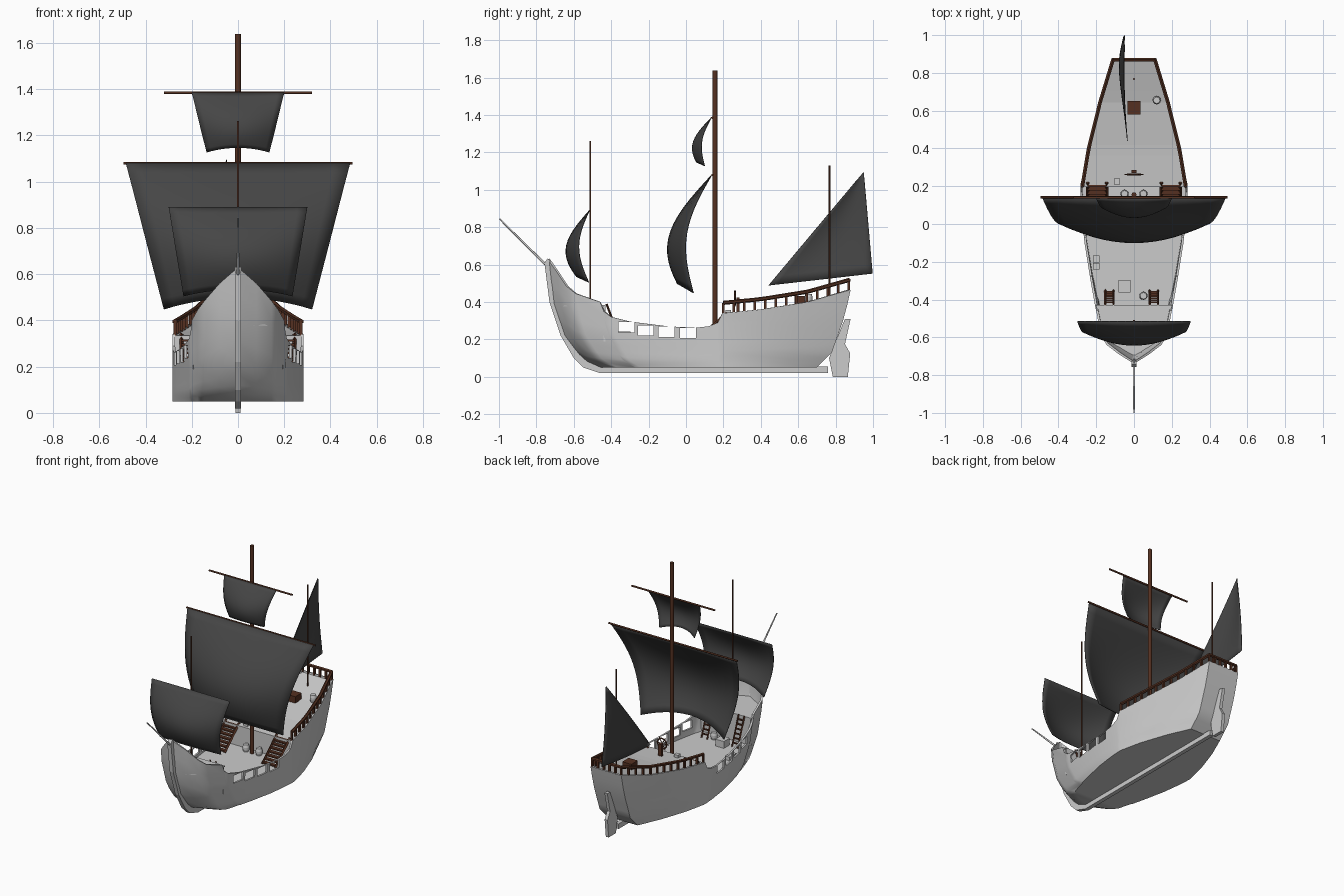
import bpy, bmesh, math
from mathutils import Vector

if "Cube" in bpy.data.objects:
    bpy.data.objects.remove(bpy.data.objects["Cube"])


def material(name, rgb):
    m = bpy.data.materials.new(name)
    m.diffuse_color = (*rgb, 1)
    m.use_nodes = True
    m.node_tree.nodes["Principled BSDF"].inputs["Base Color"].default_value = m.diffuse_color
    return m


WOOD = material("dark_wood", (0.09, 0.03, 0.015))
CLOTH = material("black_cloth", (0.06, 0.06, 0.06))


def finish(name, bm, mat=None, smooth=None, normals=True):
    bmesh.ops.remove_doubles(bm, verts=bm.verts, dist=1e-5)
    if normals:
        bmesh.ops.recalc_face_normals(bm, faces=bm.faces)
    me = bpy.data.meshes.new(name)
    bm.to_mesh(me)
    bm.free()
    ob = bpy.data.objects.new(name, me)
    bpy.context.collection.objects.link(ob)
    if mat:
        me.materials.append(mat)
    bpy.ops.object.select_all(action='DESELECT')
    ob.select_set(True)
    bpy.context.view_layer.objects.active = ob
    if smooth:
        bpy.ops.object.shade_smooth_by_angle(angle=math.radians(smooth))
    return ob


def solidify(ob, t, offset=-1):
    m = ob.modifiers.new("thickness", 'SOLIDIFY')
    m.thickness, m.offset = t, offset
    return ob


def add_box(bm, c, size):
    vs = bmesh.ops.create_cube(bm, size=1)['verts']
    for v in vs:
        v.co = Vector([v.co[i] * size[i] + c[i] for i in range(3)])


def add_rod(bm, a, b, r, r2=None, n=8, square=False):
    a, b = Vector(a), Vector(b)
    vs = bmesh.ops.create_cone(bm, cap_ends=True, segments=4 if square else n, radius1=r,
                               radius2=r if r2 is None else r2, depth=(b - a).length)['verts']
    q = (b - a).to_track_quat('Z', 'Y')
    for v in vs:
        v.co = q @ v.co + (a + b) / 2


def rod(name, a, b, r, mat=None, r2=None, n=10):
    bm = bmesh.new()
    add_rod(bm, a, b, r, r2, n)
    return finish(name, bm, mat, 40)


def box(name, c, size, mat=None):
    bm = bmesh.new()
    add_box(bm, c, size)
    return finish(name, bm, mat)


def prism(name, pts, t):
    bm = bmesh.new()
    f = bm.faces.new([bm.verts.new((-t / 2, y, z)) for y, z in pts])
    for v in bmesh.ops.extrude_face_region(bm, geom=[f])['geom']:
        if isinstance(v, bmesh.types.BMVert):
            v.co.x += t
    return finish(name, bm)


def grid_faces(bm, rows):
    for r, q in zip(rows, rows[1:]):
        for i in range(len(r) - 1):
            bm.faces.new((r[i], r[i + 1], q[i + 1], q[i]))


def interp(tab, x, k=1):
    for a, b in zip(tab, tab[1:]):
        if x <= b[0]:
            t = max(0, (x - a[0]) / (b[0] - a[0]))
            return a[k] + t * (b[k] - a[k])
    return tab[-1][k]


# Hull: stem and stern curves (z, y) and sheer line stations (y, half width, z)
STEM = [(.05, -.46), (.09, -.55), (.13, -.585), (.22, -.655), (.4, -.715), (.63, -.74)]
STERN = [(.05, .70), (.13, .78), (.33, .85), (.465, .88)]
SHEER = [(-.74, 0, .63), (-.69, .08, .56), (-.64, .145, .485), (-.59, .175, .445), (-.46, .2, .4),
         (-.44, .205, .35), (-.4, .212, .32), (-.3, .23, .295), (-.1, .262, .27), (.05, .277, .262),
         (.12, .282, .27), (.17, .284, .29), (.195, .284, .34), (.4, .25, .36), (.65, .188, .4),
         (.88, .118, .465)]
frac = lambda y, z: (y - interp(STEM, z)) / (interp(STERN, z) - interp(STEM, z))
WIDTH = [(frac(y, z), w) for y, w, z in SHEER]
half = lambda y, z: interp(WIDTH, frac(y, z))
sheer = lambda y: interp(SHEER, y, 2)

bm = bmesh.new()
sections = []
for y, w, zt in SHEER:
    u = frac(y, zt)
    side = []
    for s in (1, .8, .6, .45, .3, .2, .12, .06, 0):
        z = .05 + s * (zt - .05)
        side.append((w, interp(STEM, z) * (1 - u) + interp(STERN, z) * u, z))
    pts = side + [(-x, y2, z) for x, y2, z in reversed(side)]
    sections.append([bm.verts.new(p) for p in pts])
grid_faces(bm, sections)
last = sections[-1]
for i in range(8):
    bm.faces.new((last[i], last[i + 1], last[16 - i], last[17 - i]))
bmesh.ops.remove_doubles(bm, verts=bm.verts, dist=1e-5)
bmesh.ops.recalc_face_normals(bm, faces=bm.faces)
bm.normal_update()
if min(bm.faces, key=lambda f: f.calc_center_median().z).normal.z > 0:
    bmesh.ops.reverse_faces(bm, faces=bm.faces)
hull = finish("hull", bm, normals=False)
solidify(hull, .012)

# Bulwark openings
bm = bmesh.new()
for y, z in ((-.318, .265), (-.215, .248), (-.105, .241), (.01, .234)):
    add_box(bm, (0, y, z), (1, .085, .055))
cutter = finish("opening_cutter", bm)
cutter.hide_render = True
cut = hull.modifiers.new("openings", 'BOOLEAN')
cut.operation, cut.object, cut.solver = 'DIFFERENCE', cutter, 'EXACT'
bpy.ops.object.select_all(action='DESELECT')
hull.select_set(True)
bpy.context.view_layer.objects.active = hull
for m in [m.name for m in hull.modifiers]:
    bpy.ops.object.modifier_apply(modifier=m)
bpy.data.objects.remove(cutter)
bpy.ops.object.shade_smooth_by_angle(angle=math.radians(35))

# Keel with stem, rudder, bowsprit
prism("keel_and_stem", [(.76, .02), (-.46, .02), (-.55, .05), (-.6, .1), (-.67, .22), (-.73, .4), (-.757, .61),
                        (-.74, .632), (-.72, .615), (-.7, .4), (-.64, .22), (-.57, .12), (-.45, .055), (.76, .055)], .028)
prism("rudder", [(.85, .31), (.88, .31), (.85, .175), (.878, .125), (.865, 0), (.785, 0), (.765, .1), (.825, .25)], .022)
rod("bowsprit", (0, -.72, .57), (0, -.998, .845), .007, r2=.004)


# Decks and bulkheads
def deck(name, y0, y1, zf, n=12):
    bm = bmesh.new()
    rows = []
    for i in range(n + 1):
        y = y0 + (y1 - y0) * i / n
        z = zf(y)
        w = max(half(y, z) - .006, .002)
        rows.append([bm.verts.new((-w, y, z)), bm.verts.new((w, y, z))])
    grid_faces(bm, rows)
    return solidify(finish(name, bm), .008, 0)


quarter_z = lambda y: sheer(max(y, .2)) - .01
deck("main_deck", -.46, .22, lambda y: .19)
deck("fore_deck", -.7, -.43, lambda y: .38)
deck("quarter_deck", .195, .87, quarter_z)
for name, y, z in (("fore_bulkhead", -.435, .383), ("quarter_bulkhead", .2, .333)):
    box(name, (0, y, (z + .19) / 2), (2 * half(y, .3) - .012, .01, z - .19))

# Quarterdeck railing
rail = [(half(y, sheer(y)) - .01, y, sheer(y)) for y in [.2 + .67 * i / 12 for i in range(13)]]
bm = bmesh.new()
up = Vector((0, 0, .055))
for sx in (1, -1):
    pts = [Vector((x * sx, y, z)) for x, y, z in rail]
    for p in pts:
        add_box(bm, p + up * .45, (.013, .013, .06))
    for a, b in zip(pts, pts[1:]):
        add_rod(bm, a + up, b + up, .011, n=6)
w, y, z = rail[-1]
add_rod(bm, (-w, y, z + .055), (w, y, z + .055), .011, n=6)
for i in range(1, 5):
    add_box(bm, (-w + 2 * w * i / 5, y, z + .025), (.013, .013, .06))
finish("stern_railing", bm, WOOD)

# Stairs to the quarterdeck, ladders to the fore deck
bm = bmesh.new()
for sx in (1, -1):
    for i in range(8):
        t = (i + .5) / 8
        add_box(bm, (sx * .195, .06 + .16 * t, .195 + .145 * t), (.1, .026, .009))
    for dx in (-.05, .05):
        add_rod(bm, (sx * .195 + dx, .06, .195), (sx * .195 + dx, .22, .34), .009, square=True)
finish("stairs", bm, WOOD)
bm = bmesh.new()
for cx in (-.13, .105):
    for dx in (-.022, .022):
        add_rod(bm, (cx + dx, -.35, .19), (cx + dx, -.425, .39), .006, square=True)
    for i in range(1, 7):
        t = i / 7
        add_box(bm, (cx, -.35 - .075 * t, .19 + .2 * t), (.044, .01, .008))
finish("ladders", bm, WOOD)

# Masts and yards
rod("main_mast", (0, .155, .06), (0, .155, 1.638), .013, WOOD, n=12)
rod("fore_mast", (0, -.512, .38), (0, -.512, 1.262), .005, WOOD)
rod("mizzen_mast", (0, .768, .41), (0, .768, 1.13), .005, WOOD)
rod("main_yard", (-.495, .142, 1.08), (.495, .142, 1.08), .006, WOOD)
rod("top_yard", (-.32, .14, 1.385), (.32, .14, 1.385), .006, WOOD)


# Square sails: (y, z, half width) at head and foot, edge curve, belly, foot arch
def sail(name, head, foot, curve, belly, arch, n=14):
    bm = bmesh.new()
    rows = []
    for j in range(n + 1):
        v = j / n
        y, z, w = (a + (b - a) * v for a, b in zip(head, foot))
        row = []
        for i in range(n + 1):
            u = 2 * i / n - 1
            c = 1 - u * u
            row.append(bm.verts.new((u * w, y - curve * math.sin(math.pi * v) - belly * c * math.sin(2.1 * v),
                                     z + arch * c * v * v)))
        rows.append(row)
    grid_faces(bm, rows)
    return solidify(finish(name, bm, CLOTH, 60), .004, 0)


sail("main_sail", (.138, 1.08, .485), (.04, .448, .32), .085, .1, .05)
sail("top_sail", (.135, 1.385, .2), (.1, 1.127, .135), .033, .05, .02)
sail("fore_sail", (-.516, .89, .3), (-.52, .505, .235), .055, .075, .03)

# Triangular mizzen sail
bm = bmesh.new()
rows = []
A, B, C = Vector((-.05, .95, 1.095)), Vector((-.045, .998, .552)), Vector((-.03, .44, .488))
for j in range(13):
    v = j / 12
    row = []
    for i in range(13):
        u = i / 12
        p = A + (C.lerp(B, u) - A) * v
        p.x -= .035 * math.sin(math.pi * (.1 + .8 * u)) * math.sin(math.pi * (.85 * v))
        row.append(bm.verts.new(p))
    rows.append(row)
grid_faces(bm, rows)
solidify(finish("mizzen_sail", bm, CLOTH, 60), .004, 0)

# Steering wheel on its stand
bm = bmesh.new()
c = Vector((0, .262, .42))
ring = [c + Vector((math.cos(a), 0, math.sin(a))) * .035 for a in [k * math.pi / 6 for k in range(12)]]
for k in range(12):
    add_rod(bm, ring[k], ring[(k + 1) % 12], .005, n=6)
    if k % 2 == 0:
        add_rod(bm, c, c + (ring[k] - c) * 1.4, .003, n=6)
add_box(bm, (0, .278, .38), (.025, .018, .09))
finish("steering_wheel", bm, WOOD)

# Barrels and crates
for k, (x, y, z) in enumerate([(-.05, .16, .19), (.05, .16, .19), (.05, -.38, .19), (.12, .655, quarter_z(.655))]):
    bm = bmesh.new()
    for a, b, r1, r2 in ((0, .018, .017, .022), (.018, .034, .022, .022), (.034, .052, .022, .017)):
        add_rod(bm, (x, y, z + a), (x, y, z + b), r1, r2, 12)
    finish(f"barrel_{k + 1}", bm, smooth=40)
box("hatch", (0, .615, .41), (.07, .07, .045), WOOD)
for k, (x, y, s) in enumerate([(-.05, -.33, .065), (-.2, -.185, .036), (-.2, -.224, .036), (-.09, .225, .03)]):
    z = .19 if y < .2 else quarter_z(y)
    box(f"crate_{k + 1}", (x, y, z + s * .4), (s, s, s * .8))
